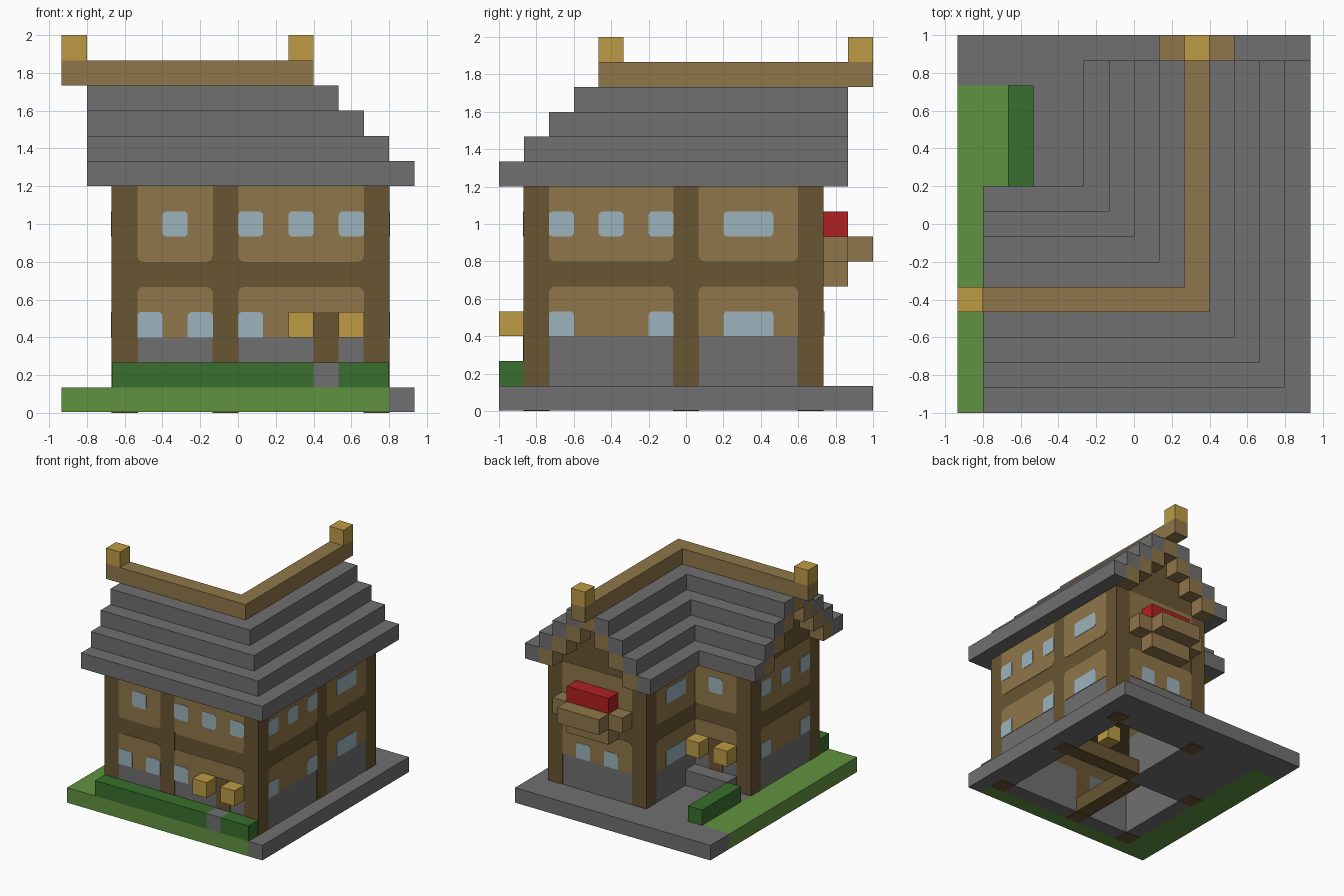
import bpy, bmesh
from math import sin, cos, pi
from mathutils import Vector

cube = bpy.data.objects.get("Cube")
if cube:
    bpy.data.objects.remove(cube)

U = 2 / 15                                  # one block
ORIGIN = Vector((-7 * U, -1, 0))


def material(name, r, g, b):
    m = bpy.data.materials.new(name)
    m.use_nodes = True
    m.diffuse_color = (r, g, b, 1)
    m.node_tree.nodes["Principled BSDF"].inputs["Base Color"].default_value = (r, g, b, 1)
    return m


stone = material("stone grey", .16, .16, .16)
plaster = material("light brown", .275, .181, .067)
timber = material("dark brown", .138, .089, .032)
grass = material("grass green", .12, .29, .05)
leaf = material("hedge green", .04, .162, .026)
gold = material("lamp yellow", .51, .33, .06)
glass = material("window blue", .332, .456, .503)
red = material("flower red", .434, .014, .016)


def finish(name, mat, bm):
    bmesh.ops.recalc_face_normals(bm, faces=bm.faces[:])
    me = bpy.data.meshes.new(name)
    bm.to_mesh(me)
    bm.free()
    me.materials.append(mat)
    ob = bpy.data.objects.new(name, me)
    bpy.context.scene.collection.objects.link(ob)


def blocks(name, mat, *spans, grow=0):
    """Boxes given as (x0, x1, y0, y1, z0, z1) in blocks."""
    bm = bmesh.new()
    for x0, x1, y0, y1, z0, z1 in spans:
        lo = Vector((x0 - grow, y0 - grow, z0)) * U + ORIGIN
        hi = Vector((x1 + grow, y1 + grow, z1)) * U + ORIGIN
        for v in bmesh.ops.create_cube(bm, size=1)["verts"]:
            v.co = (lo + hi) / 2 + v.co * (hi - lo)
    finish(name, mat, bm)


def plates(name, mat, wall, spans, layer, bottom=0, top=0):
    """Thin plates (a0, a1, z0, z1) on a wall, with rounded bottom or top corners."""
    axis, pos, sign = wall
    bm = bmesh.new()
    for a0, a1, z0, z1 in spans:
        ring = []
        corners = ((a1, z1, -1, -1, top), (a0, z1, 1, -1, top),
                   (a0, z0, 1, 1, bottom), (a1, z0, -1, 1, bottom))
        for n, (a, z, sa, sz, r) in enumerate(corners):
            for s in range(4 if r else 1):
                t = (n + s / 3) * pi / 2
                ring.append((a + r * (sa + cos(t)), z + r * (sz + sin(t))) if r else (a, z))
        verts = []
        for a, z in ring:
            p = (pos, a, z) if axis == "x" else (a, pos, z)
            verts.append(bm.verts.new(Vector(p) * U + ORIGIN))
        out = bmesh.ops.extrude_face_region(bm, geom=[bm.faces.new(verts)])
        step = Vector((1, 0, 0)) if axis == "x" else Vector((0, 1, 0))
        moved = [g for g in out["geom"] if isinstance(g, bmesh.types.BMVert)]
        bmesh.ops.translate(bm, verts=moved, vec=step * sign * layer * 0.003)
    finish(name, mat, bm)


# Ground: open under the rooms
B = 0.03
blocks("lawn", grass, (0, 13, 0, 1, B, 1), (0, 2, 1, 13, B, 1))
blocks("paving", stone, (0, 14, 13, 15, B, 1), (13, 14, 0, 13, B, 1), (2, 13, 1, 2, B, 1),
       (2, 3, 2, 13, B, 1), (12, 13, 2, 13, B, 1), (3, 7, 7, 13, B, 1), (7, 12, 12, 13, B, 1))
blocks("hedges", leaf, (2, 10, 0, 1, 1, 2), (11, 13, 0, 1, 1, 2), (2, 3, 9, 13, 1, 2))
blocks("door_steps", stone, (10, 11, 0, 1, 1, 2), (3, 6, 8, 9, 1, 2))

# L-shaped walls, one block thick
plan = ((2, 13, 1, 2), (2, 3, 2, 8), (3, 7, 7, 8), (6, 7, 8, 13), (7, 13, 12, 13), (12, 13, 2, 12))
blocks("lower_walls", stone, *[p + (1, 3) for p in plan])
blocks("upper_walls", timber, *[p + (3, 9) for p in plan])
posts = ((2, 1), (6, 1), (12, 1), (12, 7), (12, 12), (6, 12), (2, 7))
blocks("timber_posts", timber, *[(x, x + 1, y, y + 1, 0, 9) for x, y in posts], grow=0.02)
blocks("upper_floor", timber, (3, 12, 2, 7, 5, 6), (7, 12, 7, 12, 5, 6))
blocks("ground_beams", timber, (7, 12, 7, 8, B, 1), (6, 7, 2, 7, B, 1))
blocks("ceiling_lamps", gold, (6, 7, 4, 5, 4, 5), (9, 10, 4, 5, 4, 5), (9, 10, 9, 10, 4, 5))

# Facades: wall plane, panel spans, lower windows, upper windows
facades = {
    "front": (("y", 1, -1), ((3, 6), (7, 12)), ((3, 4), (5, 6), (7, 8)),
              ((4, 5), (7, 8), (9, 10), (11, 12))),
    "left": (("x", 13, 1), ((2, 7), (8, 12)), ((2, 3), (6, 7), (9, 11)),
             ((2, 3), (4, 5), (6, 7), (9, 11))),
    "right_gable": (("x", 2, -1), ((2, 7),), ((2, 3), (6, 7)), ((2, 3), (4, 5), (6, 7))),
    "back_gable": (("y", 13, 1), ((7, 12),), ((8, 9), (10, 11)), ()),
    "court_side": (("x", 6, -1), ((8, 12),), ((9, 11),), ((9, 11),)),
    "court_back": (("y", 8, 1), ((3, 6),), (), ((4, 5),)),
}
for side, (wall, panels, low, high) in facades.items():
    plates(side + "_lower_panels", plaster, wall, [p + (3, 5) for p in panels], 1, top=.25)
    plates(side + "_upper_panels", plaster, wall, [p + (6, 9) for p in panels], 1, bottom=.25)
    if low:
        plates(side + "_lower_windows", glass, wall, [w + (3, 4) for w in low], 2, top=.15)
    if high:
        plates(side + "_upper_windows", glass, wall, [w + (7, 8) for w in high], 2, .15, .15)

# Doors and the lamps beside them
plates("front_door", timber, facades["front"][0], [(10, 11, 1, 4)], 2)
plates("court_door", timber, facades["court_back"][0], [(4, 5, 1, 4)], 2)
blocks("door_lamps", gold, (9, 10, 0, 1, 3, 4), (11, 12, 0, 1, 3, 4),
       (3, 4, 8, 9, 3, 4), (5, 6, 8, 9, 3, 4))

# Flower balcony on the back gable
blocks("balcony", plaster, (8, 11, 13, 14, 5, 6), (7, 12, 13, 14, 6, 7), (8, 11, 14, 15, 6, 7))
blocks("flowers", red, (8, 11, 13, 14, 7, 8))


# Stepped roof: grey courses with a brown lining inside each
def course(s, z):
    return [(1, 14 - s, s, s + 1, z, z + 1), (13 - s, 14 - s, s + 1, 14, z, z + 1),
            (1, 6 + s, 8 - s, 9 - s, z, z + 1), (5 + s, 6 + s, 9 - s, 14, z, z + 1)]


for s in range(4):
    blocks("roof_course", stone, *course(s, 9 + s))
    blocks("roof_lining", plaster, *course(s + 1, 9 + s))

# Gable infill, ridge and finials
for s in range(3):
    blocks("gable_infill", timber, (2, 3, 2 + s, 7 - s, 9 + s, 10 + s),
           (7 + s, 12 - s, 12, 13, 9 + s, 10 + s))
blocks("ridge", plaster, (0, 10, 4, 5, 13, 14), (9, 10, 5, 15, 13, 14))
blocks("finials", gold, (0, 1, 4, 5, 14, 15), (9, 10, 14, 15, 14, 15))
